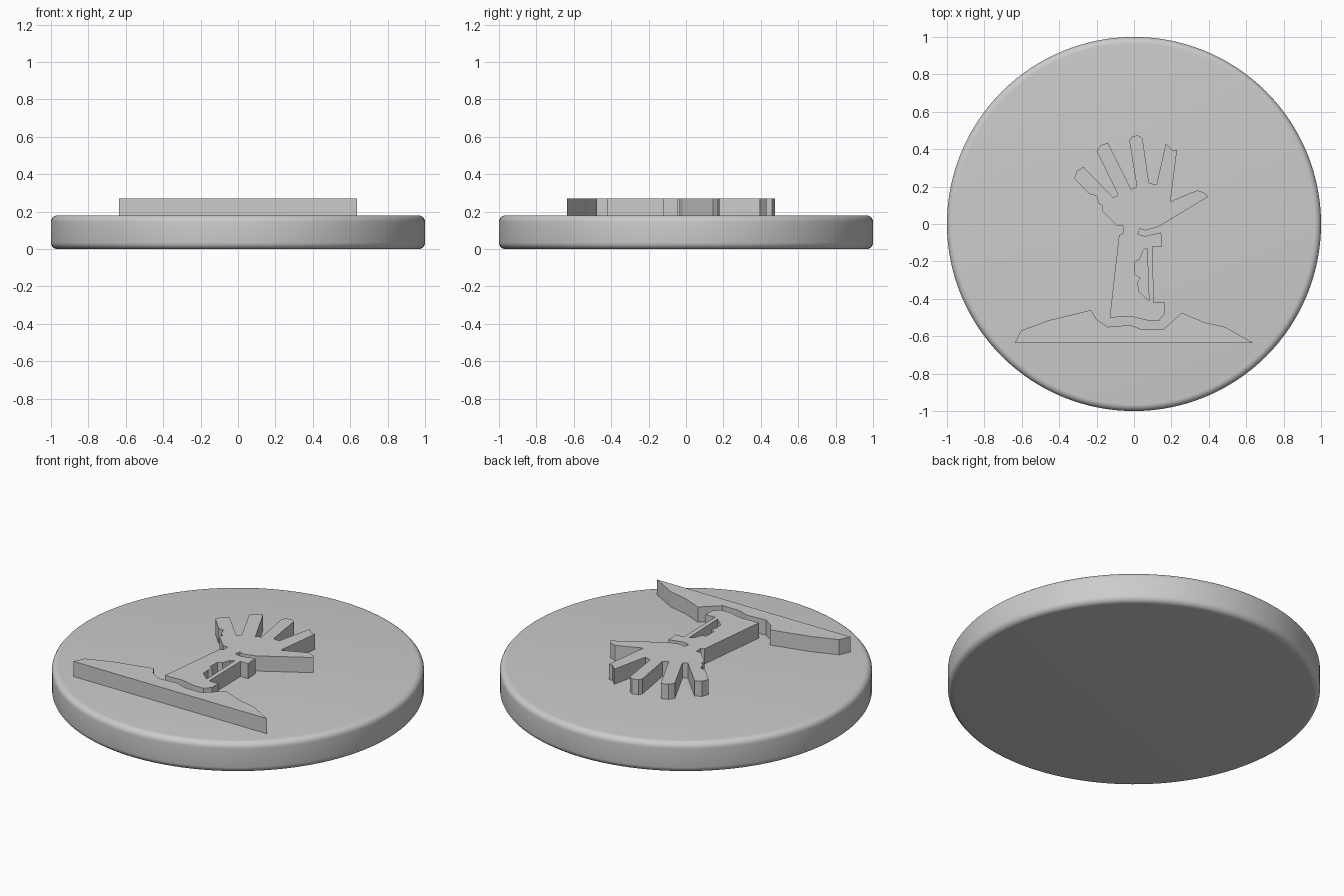
import bpy
import bmesh
import math

DISC_TOP = 0.18
RELIEF_TOP = 0.27

cube = bpy.data.objects.get("Cube")
if cube:
    bpy.data.objects.remove(cube, do_unlink=True)

grey = bpy.data.materials.new("plain grey")
grey.use_nodes = True
colour = (0.6, 0.6, 0.6, 1)
grey.diffuse_color = colour
grey.node_tree.nodes["Principled BSDF"].inputs["Base Color"].default_value = colour


def raised_shape(name, *outlines):
    """Extrude flat outlines (in hundredths); inner outlines become holes."""
    curve = bpy.data.curves.new(name + " outline", "CURVE")
    curve.dimensions = "2D"
    curve.fill_mode = "BOTH"
    curve.extrude = (RELIEF_TOP - DISC_TOP) / 2
    for points in outlines:
        spline = curve.splines.new("POLY")
        spline.points.add(len(points) - 1)
        for target, (x, y) in zip(spline.points, points):
            target.co = (x / 100, y / 100, 0, 1)
        spline.use_cyclic_u = True
        spline.use_smooth = False
    helper = bpy.data.objects.new(name + " helper", curve)
    bpy.context.collection.objects.link(helper)
    bpy.context.view_layer.update()
    evaluated = helper.evaluated_get(bpy.context.evaluated_depsgraph_get())
    mesh = bpy.data.meshes.new_from_object(evaluated)
    bpy.data.objects.remove(helper, do_unlink=True)

    # Weld the caps to the walls and keep every face flat
    bm = bmesh.new()
    bm.from_mesh(mesh)
    bmesh.ops.remove_doubles(bm, verts=bm.verts, dist=0.0001)
    bmesh.ops.recalc_face_normals(bm, faces=bm.faces)
    for face in bm.faces:
        face.smooth = False
    bm.to_mesh(mesh)
    bm.free()
    mesh.name = name
    mesh.materials.clear()
    mesh.materials.append(grey)
    shape = bpy.data.objects.new(name, mesh)
    shape.location.z = (DISC_TOP + RELIEF_TOP) / 2
    bpy.context.collection.objects.link(shape)
    return shape


# Round base with softened rims
bpy.ops.mesh.primitive_cylinder_add(
    vertices=128, radius=1, depth=DISC_TOP, location=(0, 0, DISC_TOP / 2))
base = bpy.context.object
base.name = "round_base"
base.data.materials.append(grey)
bevel = base.modifiers.new("soft rims", "BEVEL")
bevel.width = 0.035
bevel.segments = 6
bevel.limit_method = "ANGLE"
bevel.angle_limit = math.radians(40)
bpy.ops.object.modifier_apply(modifier=bevel.name)
bpy.ops.object.shade_smooth_by_angle(angle=math.radians(30))

# Hand outline, one piece at a time around the silhouette
wrist_left = [(-13, -50), (-8, -6), (-6, -5), (-6, -1), (-9, -1), (-17, 7),
              (-17, 10), (-19, 11), (-20, 15), (-24, 16)]
little_finger = [(-32, 24.5), (-30.5, 28.5), (-27, 30.5), (-11, 14), (-8.5, 15.5)]
ring_finger = [(-20, 39), (-18, 42), (-14, 43.5), (-1.5, 18.5), (1.5, 20)]
middle_finger = [(-2.5, 44.5), (-1.5, 46.5), (2, 47.5), (4.5, 46), (8, 22), (12, 21)]
index_finger = [(17, 43), (20.5, 39.5), (23, 39.5), (19.5, 12)]
thumb = [(30, 16.5), (34, 18), (38, 16.5), (39.5, 14.5), (24.5, 5.5),
         (13, -1.5), (6, -3.5), (3, -2.5)]
wrist_right = [(2, -5.5), (6, -6.5), (14.5, -4.5), (15, -12), (10, -12),
               (10.5, -42), (16.5, -42), (16.5, -48), (13.5, -51.5),
               (7, -51.5), (-1.5, -49.5)]
sleeve_gap = [(7, -13), (5, -14), (3, -19), (0.5, -20), (0.5, -27), (3.5, -29),
              (2, -31), (2.5, -36), (8, -41)]
raised_shape("raised_hand", wrist_left + little_finger + ring_finger
             + middle_finger + index_finger + thumb + wrist_right, sleeve_gap)

# Mound of earth below the wrist
raised_shape("earth_mound", [
    (-63.5, -63.5), (-60.5, -57), (-45.5, -51.5), (-23, -46), (-20, -51),
    (-14, -55), (-2, -54), (4.5, -56.5), (15.5, -56.5), (25.5, -47.5),
    (37.5, -52.5), (48.5, -55), (63.5, -63.5)])
